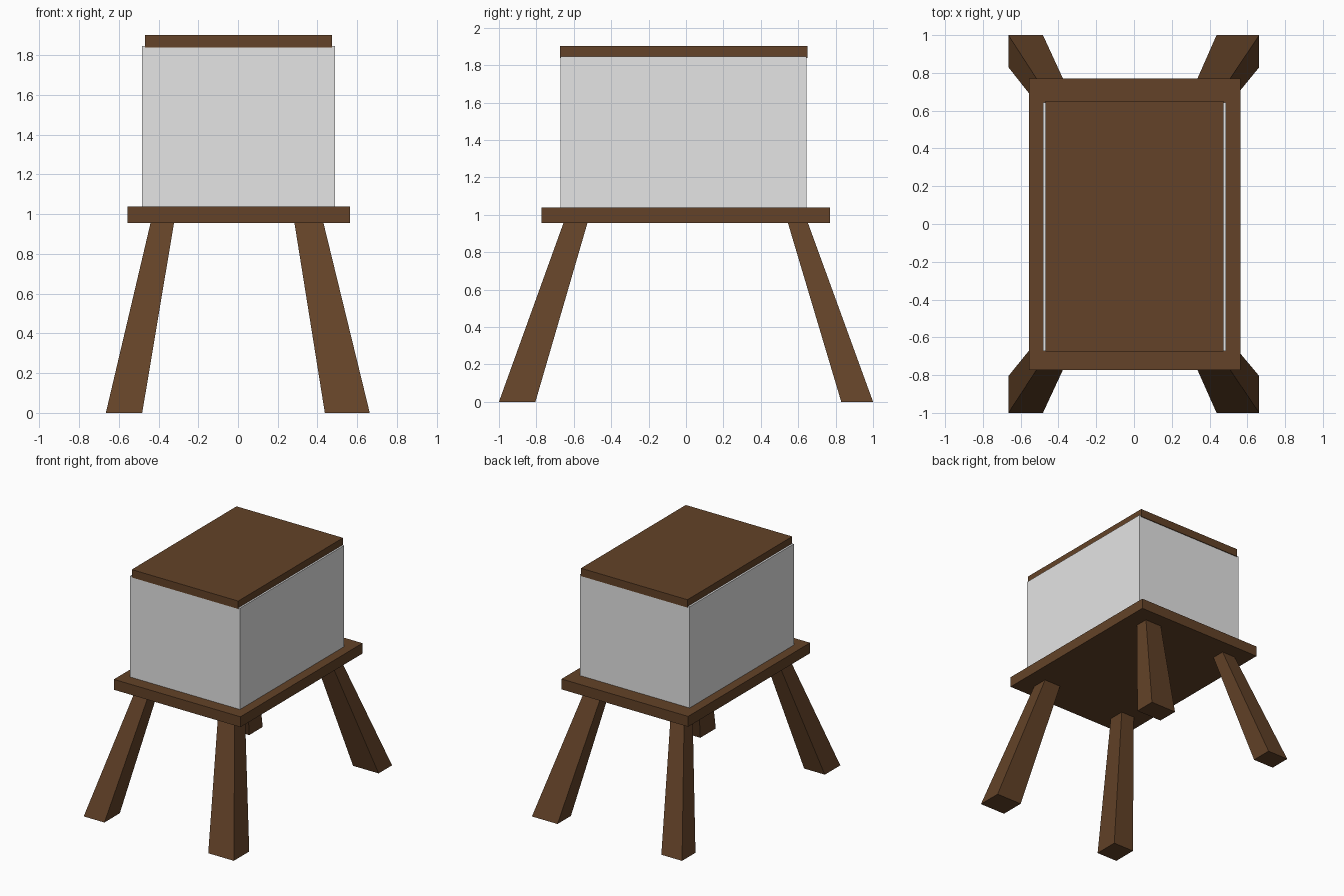
import bpy

if "Cube" in bpy.data.objects:
    bpy.data.objects.remove(bpy.data.objects["Cube"])


def material(name, color):
    m = bpy.data.materials.new(name)
    m.diffuse_color = (*color, 1.0)
    m.use_nodes = True
    m.node_tree.nodes["Principled BSDF"].inputs["Base Color"].default_value = m.diffuse_color
    return m


brown = material("dark wood", (0.125, 0.055, 0.021))
grey = material("pale grey", (0.78, 0.78, 0.78))


def frustum(name, bottom, top, z0, z1, mat):
    """Six-sided solid between two rectangles given as (x0, x1, y0, y1)."""
    verts = []
    for (x0, x1, y0, y1), z in ((bottom, z0), (top, z1)):
        verts += [(x0, y0, z), (x1, y0, z), (x1, y1, z), (x0, y1, z)]
    faces = [(3, 2, 1, 0), (4, 5, 6, 7)]
    faces += [(i, (i + 1) % 4, (i + 1) % 4 + 4, i + 4) for i in range(4)]
    mesh = bpy.data.meshes.new(name)
    mesh.from_pydata(verts, [], faces)
    mesh.materials.append(mat)
    ob = bpy.data.objects.new(name, mesh)
    bpy.context.collection.objects.link(ob)
    return ob


def slab(name, rect, z0, z1, mat):
    return frustum(name, rect, rect, z0, z1, mat)


# Table top, box and lid
slab("table_top", (-0.557, 0.563, -0.773, 0.769), 0.955, 1.038, brown)
slab("box", (-0.483, 0.488, -0.672, 0.644), 1.038, 1.847, grey)
slab("lid", (-0.468, 0.474, -0.674, 0.65), 1.839, 1.902, brown)

# Splayed, tapered legs: x and y ranges at floor and under the table top
leg_x = {"left": ((-0.665, -0.482), (-0.44, -0.322)),
         "right": ((0.437, 0.663), (0.284, 0.43))}
leg_y = {"front": ((-1.0, -0.805), (-0.655, -0.527)),
         "back": ((0.83, 1.0), (0.545, 0.652))}
for fb, (yb, yt) in leg_y.items():
    for lr, (xb, xt) in leg_x.items():
        frustum(f"{fb}_{lr}_leg", (*xb, *yb), (*xt, *yt), 0.0, 0.956, brown)
